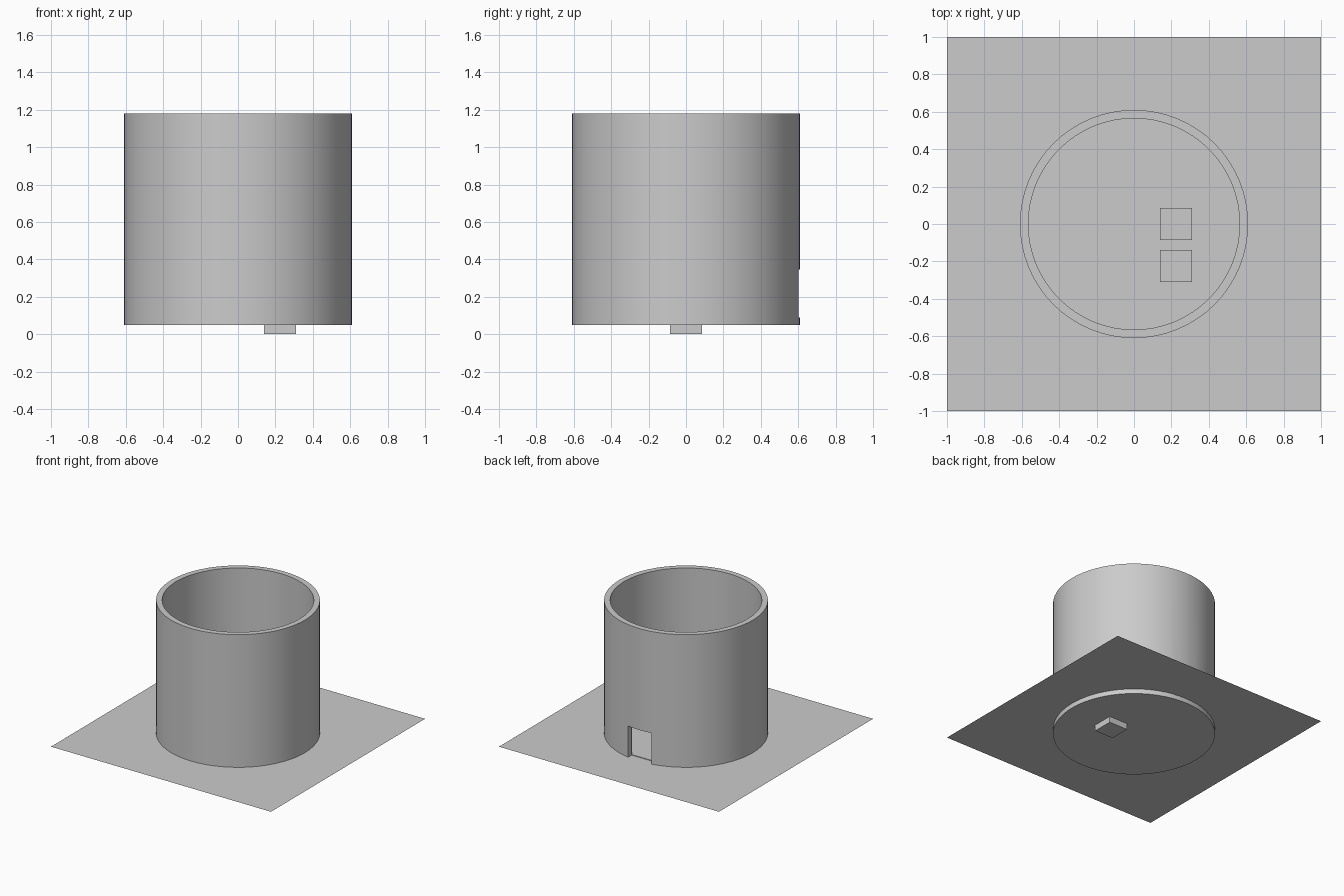
import bpy, bmesh, math

if "Cube" in bpy.data.objects:
    bpy.data.objects.remove(bpy.data.objects["Cube"])

def box(name, lo, hi):
    c = [(a + b) / 2 for a, b in zip(lo, hi)]
    bpy.ops.mesh.primitive_cube_add(size=1, location=c)
    ob = bpy.context.object
    ob.name = name
    ob.scale = [b - a for a, b in zip(lo, hi)]
    bpy.ops.object.transform_apply(location=False, rotation=False, scale=True)
    return ob

# Flat ground sheet crossing the tower just above its base
GROUND = 0.09
bpy.ops.mesh.primitive_plane_add(size=2, location=(0, 0, GROUND))
bpy.context.object.name = "ground_sheet"

# Hollow round tower: closed bottom, open top, turned from a profile
SIDES = 64
profile = [(0.61, 0.05), (0.61, 1.18), (0.565, 1.18), (0.565, 0.095)]
bm = bmesh.new()
rings = []
for r, z in profile:
    rings.append([bm.verts.new((r * math.cos(2 * math.pi * i / SIDES),
                                r * math.sin(2 * math.pi * i / SIDES), z))
                  for i in range(SIDES)])
for a, b in zip(rings, rings[1:]):
    for i in range(SIDES):
        j = (i + 1) % SIDES
        bm.faces.new((a[i], a[j], b[j], b[i]))
bm.faces.new(rings[0][::-1])
bm.faces.new(rings[-1])
bmesh.ops.recalc_face_normals(bm, faces=bm.faces)
mesh = bpy.data.meshes.new("round_tower")
bm.to_mesh(mesh)
bm.free()
tower = bpy.data.objects.new("round_tower", mesh)
bpy.context.collection.objects.link(tower)

# Doorway through the back wall
cutter = box("doorway_cutter", (-0.105, 0.555, 0.088), (0.105, 0.75, 0.346))
cutter.hide_render = True
mod = tower.modifiers.new("doorway", 'BOOLEAN')
mod.object = cutter
mod.operation = 'DIFFERENCE'
mod.solver = 'EXACT'
bpy.ops.object.select_all(action='DESELECT')
tower.select_set(True)
bpy.context.view_layer.objects.active = tower
bpy.ops.object.modifier_apply(modifier=mod.name)
bpy.data.objects.remove(cutter, do_unlink=True)
bpy.ops.object.shade_smooth_by_angle(angle=math.radians(30))

# Two crates inside: one sunk through the floor, one standing on it
box("sunken_crate", (0.14, -0.085, 0.0), (0.31, 0.085, 0.17))
box("standing_crate", (0.14, -0.31, 0.09), (0.31, -0.14, 0.26))
